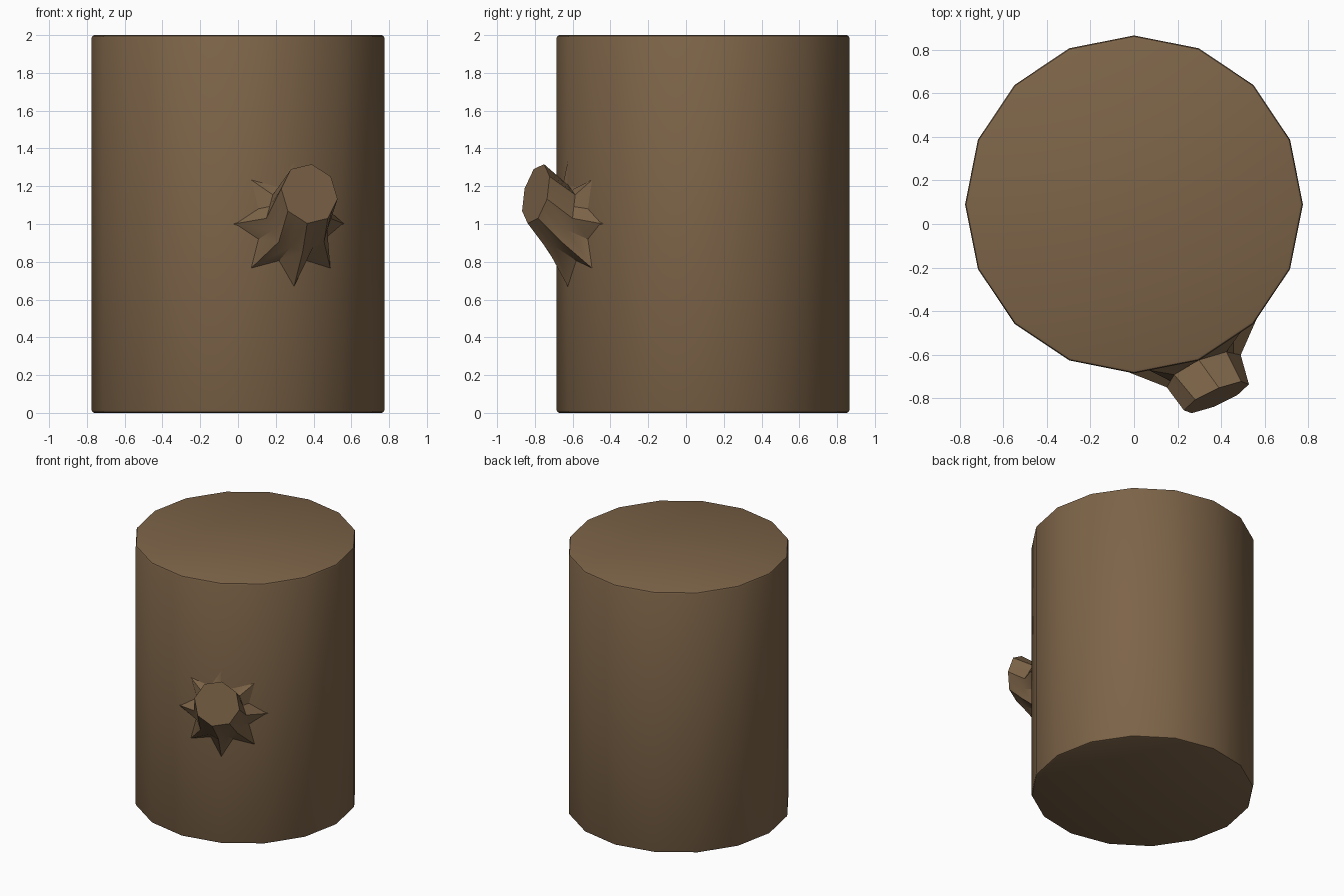
import bpy, bmesh, math
from mathutils import Vector

cube = bpy.data.objects.get("Cube")
if cube:
    bpy.data.objects.remove(cube, do_unlink=True)

SIDES, RADIUS, HEIGHT = 16, 0.775, 2.0
CENTRE = Vector((0, 0.09, 0))

bark = bpy.data.materials.new("bark_brown")
bark.use_nodes = True
colour = (0.205, 0.127, 0.065, 1)
bark.diffuse_color = colour
shader = bark.node_tree.nodes["Principled BSDF"]
shader.inputs["Base Color"].default_value = colour
shader.inputs["Roughness"].default_value = 0.9


def finish(bm, name, angle):
    bmesh.ops.recalc_face_normals(bm, faces=bm.faces)
    mesh = bpy.data.meshes.new(name)
    bm.to_mesh(mesh)
    bm.free()
    mesh.materials.append(bark)
    obj = bpy.data.objects.new(name, mesh)
    bpy.context.collection.objects.link(obj)
    bpy.ops.object.select_all(action='DESELECT')
    obj.select_set(True)
    bpy.context.view_layer.objects.active = obj
    bpy.ops.object.shade_smooth_by_angle(angle=math.radians(angle))
    return obj


# Trunk: sixteen-sided log with softened rims
bm = bmesh.new()
bmesh.ops.create_cone(bm, cap_ends=True, segments=SIDES, radius1=RADIUS,
                      radius2=RADIUS, depth=HEIGHT)
bmesh.ops.translate(bm, verts=bm.verts, vec=CENTRE + Vector((0, 0, HEIGHT / 2)))
rims = [e for e in bm.edges if abs(e.verts[0].co.z - e.verts[1].co.z) < 0.01]
bmesh.ops.bevel(bm, geom=rims, offset=0.015, segments=2, profile=0.5,
                affect='EDGES')
finish(bm, "trunk", 35)


def bark_point(u, z):
    """Point on the faceted trunk, u along the surface from the branch root."""
    step = math.tau / SIDES
    a = math.radians(-67.5) + u / RADIUS
    r = RADIUS * math.cos(step / 2) / math.cos(a % step - step / 2)
    return CENTRE + Vector((r * math.cos(a), r * math.sin(a), z))


def ring(centre, normal, radius, twist):
    """Octagon with edge midpoints, so that it matches the sixteen-point star."""
    normal = Vector(normal).normalized()
    side = Vector((0, 0, 1)).cross(normal).normalized()
    up = normal.cross(side)
    corners = []
    for i in range(8):
        a = i * math.tau / 8 + math.radians(twist)
        corners.append(Vector(centre) + radius * (side * math.cos(a) + up * math.sin(a)))
    points = []
    for i, p in enumerate(corners):
        points += [p, (p + corners[(i + 1) % 8]) / 2]
    return points


# Branch stub: star-shaped root flare, neck and tilted cut end
flare = []
for i in range(16):
    a = i * math.tau / 16
    reach = 0.33 if i % 2 == 0 else 0.21
    flare.append(bark_point(reach * math.cos(a), 1.0 + reach * math.sin(a)))
neck = ring((0.32, -0.675, 1.03), (0.38, -0.87, 0.3), 0.185, 0)
cut_end = ring((0.378, -0.795, 1.16), (0.4, -0.9, 0.22), 0.163, -10)

bm = bmesh.new()
loops = [[bm.verts.new(p) for p in points] for points in (flare, neck, cut_end)]
for low, high in zip(loops, loops[1:]):
    for i in range(16):
        j = (i + 1) % 16
        bm.faces.new((low[i], low[j], high[j], high[i]))
bm.faces.new(loops[-1])
finish(bm, "branch_stub", 35)
